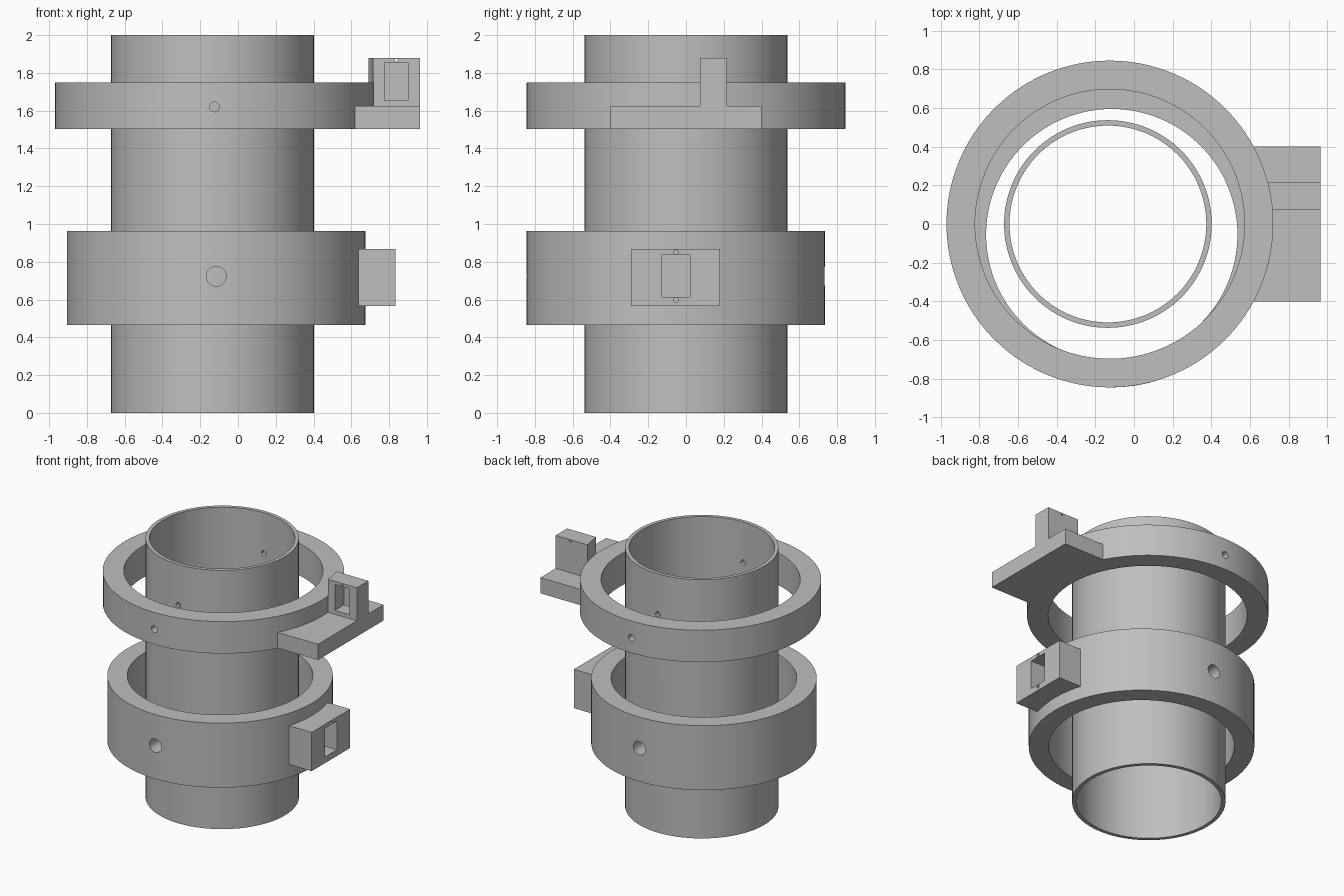
import bpy, bmesh, math
from mathutils import Matrix, Vector

if "Cube" in bpy.data.objects:
    bpy.data.objects.remove(bpy.data.objects["Cube"], do_unlink=True)

SEGMENTS = 128

grey = bpy.data.materials.new("plain_grey")
grey.use_nodes = True
GREY = (0.52, 0.52, 0.52, 1)
grey.diffuse_color = GREY
grey.node_tree.nodes["Principled BSDF"].inputs["Base Color"].default_value = GREY


def make_object(name, bm):
    bmesh.ops.recalc_face_normals(bm, faces=bm.faces)
    mesh = bpy.data.meshes.new(name)
    bm.to_mesh(mesh)
    bm.free()
    mesh.materials.append(grey)
    obj = bpy.data.objects.new(name, mesh)
    bpy.context.collection.objects.link(obj)
    return obj


def box(name, low, high):
    low, high = Vector(low), Vector(high)
    bm = bmesh.new()
    place = Matrix.Translation((low + high) / 2) @ Matrix.Diagonal((high - low).to_4d())
    bmesh.ops.create_cube(bm, size=1, matrix=place)
    return make_object(name, bm)


def rod(name, center, radius, length, axis="Z", segments=32):
    turn = {"X": Matrix.Rotation(math.pi / 2, 4, "Y"),
            "Y": Matrix.Rotation(math.pi / 2, 4, "X"),
            "Z": Matrix()}[axis]
    bm = bmesh.new()
    bmesh.ops.create_cone(bm, cap_ends=True, segments=segments, radius1=radius,
                          radius2=radius, depth=length,
                          matrix=Matrix.Translation(center) @ turn)
    return make_object(name, bm)


def hollow_ring(name, center, outer, inner, bottom, top):
    """Revolve a rectangular wall section around a vertical axis."""
    bm = bmesh.new()
    section = [(outer, bottom), (outer, top), (inner, top), (inner, bottom)]
    verts = [bm.verts.new((center[0] + r, center[1], z)) for r, z in section]
    edges = [bm.edges.new((verts[i - 1], verts[i])) for i in range(4)]
    bmesh.ops.spin(bm, geom=verts + edges, cent=(*center, 0), axis=(0, 0, 1),
                   angle=math.tau, steps=SEGMENTS)
    bmesh.ops.remove_doubles(bm, verts=bm.verts, dist=1e-5)
    return make_object(name, bm)


def combine(obj, other, operation="DIFFERENCE"):
    """Apply a boolean and discard the helper object."""
    mod = obj.modifiers.new("boolean", "BOOLEAN")
    mod.operation, mod.solver, mod.object = operation, "EXACT", other
    bpy.context.view_layer.update()
    depsgraph = bpy.context.evaluated_depsgraph_get()
    mesh = bpy.data.meshes.new_from_object(obj.evaluated_get(depsgraph))
    obj.modifiers.clear()
    obj.data = mesh
    bpy.data.objects.remove(other, do_unlink=True)


def finish(obj):
    obj.data.shade_smooth()
    obj.data.set_sharp_from_angle(angle=math.radians(30))


# Central tube with a small cross hole near the top
tube = hollow_ring("central_tube", (-0.135, 0), 0.537, 0.509, 0, 2)
combine(tube, rod("cutter", (-0.135, 0, 1.687), 0.02, 2, "Y"))

# Upper ring with pivot holes front and back
UPPER, UPPER_R = (-0.125, 0), 0.845
upper_ring = hollow_ring("upper_ring", UPPER, UPPER_R, 0.697, 1.503, 1.75)
combine(upper_ring, rod("cutter", (*UPPER, 1.62), 0.026, 3, "Y"))

# Lower ring, slightly off centre, with larger pivot holes
LOWER, LOWER_R = (-0.115, -0.055), 0.79
lower_ring = hollow_ring("lower_ring", LOWER, LOWER_R, 0.65, 0.465, 0.963)
combine(lower_ring, rod("cutter", (*LOWER, 0.723), 0.052, 3, "Y"))

# Upper bracket: flat shelf with an upright post, hollowed to fit the ring
upper_bracket = box("upper_bracket", (0.5, -0.4, 1.503), (0.964, 0.4, 1.625))
post = box("post", (0.6, 0.075, 1.55), (0.964, 0.215, 1.88))
combine(upper_bracket, post, "UNION")
combine(upper_bracket, rod("cutter", (*UPPER, 1.7), UPPER_R - 0.001, 1, "Z", SEGMENTS))
combine(upper_bracket, box("cutter", (0.775, 0, 1.655), (0.9, 0.185, 1.855)))
combine(upper_bracket, rod("cutter", (0.838, 0.145, 1.867), 0.008, 0.5, "Y", 16))

# Lower bracket: block with a pocket and two screw holes on its outer face
lower_bracket = box("lower_bracket", (0.5, -0.29, 0.567), (0.833, 0.18, 0.867))
combine(lower_bracket, rod("cutter", (*LOWER, 0.7), LOWER_R - 0.001, 1, "Z", SEGMENTS))
combine(lower_bracket, box("cutter", (0.7, -0.127, 0.614), (0.9, 0.02, 0.836)))
for z in (0.598, 0.85):
    combine(lower_bracket, rod("cutter", (0.833, -0.053, z), 0.013, 0.2, "X", 16))

for part in (tube, upper_ring, lower_ring, upper_bracket, lower_bracket):
    finish(part)
